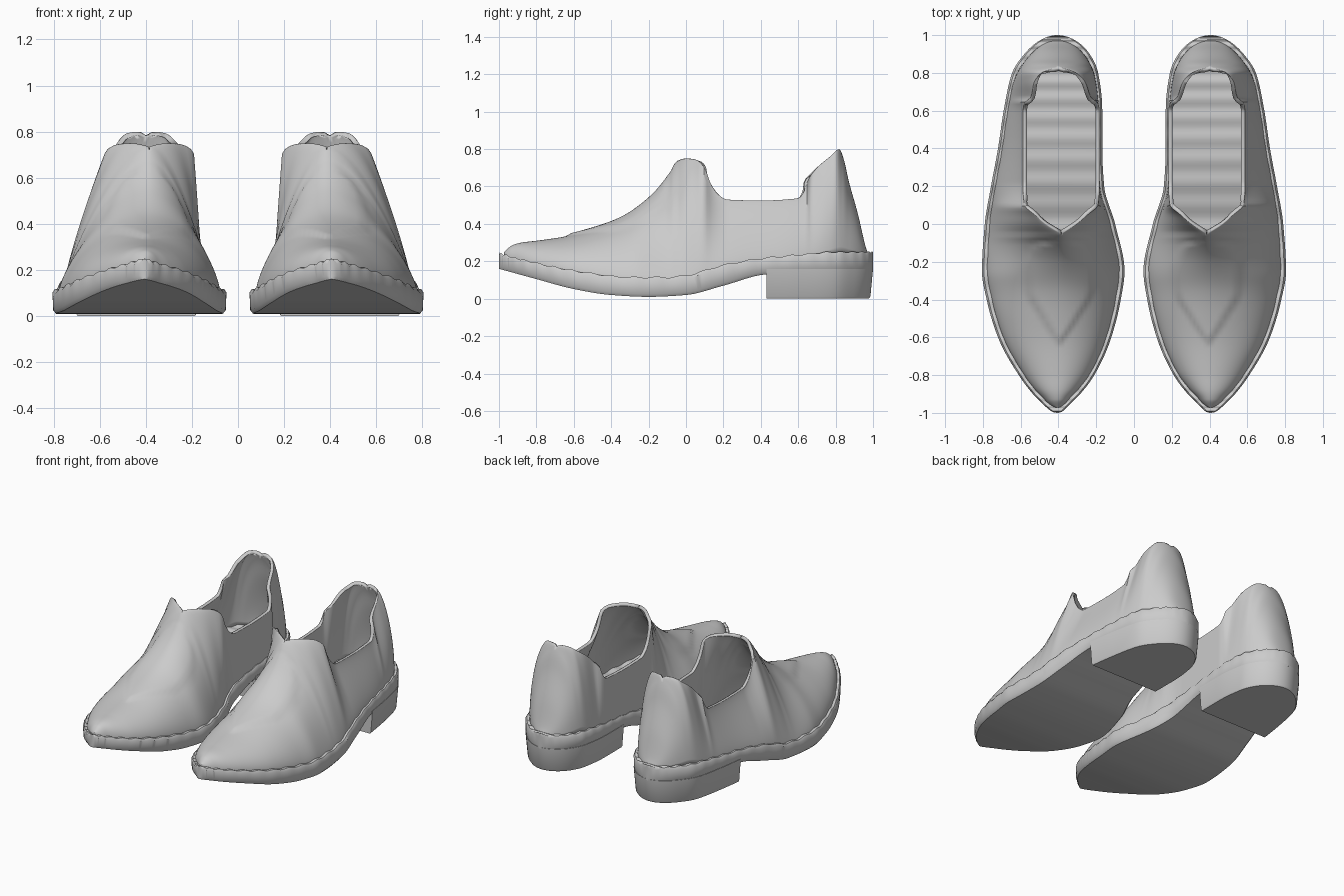
import bpy, bmesh
from math import acos, cos, sin, pi, radians

if "Cube" in bpy.data.objects:
    bpy.data.objects.remove(bpy.data.objects["Cube"])


def curve(table, key=lambda y: y):
    """Smooth monotone interpolation through (y, value) pairs."""
    xs = [key(p[0]) for p in table]
    vs = [p[1] for p in table]
    n = len(xs)
    d = [(vs[i + 1] - vs[i]) / (xs[i + 1] - xs[i]) for i in range(n - 1)]
    m = [d[0]] + [0 if a * b <= 0 else 2 * a * b / (a + b) for a, b in zip(d, d[1:])] + [d[-1]]

    def f(y):
        x = min(max(key(y), xs[0]), xs[-1])
        i = max(k for k in range(n - 1) if xs[k] <= x)
        h = xs[i + 1] - xs[i]
        t = (x - xs[i]) / h
        return (vs[i] * (1 + 2 * t) * (1 - t) ** 2 + m[i] * h * t * (1 - t) ** 2
                + vs[i + 1] * t * t * (3 - 2 * t) - m[i + 1] * h * t * t * (1 - t))
    return f


def round_end(y):
    return acos(max(-1, min(1, -y)))


# plan outline of the sole (inner and outer edge of the +x shoe)
inner = curve([(-1, .405), (-.95, .335), (-.9, .285), (-.8, .21), (-.6, .12), (-.4, .07),
               (-.25, .05), (0, .10), (.2, .158), (.4, .168), (.6, .168), (.8, .19),
               (.9, .235), (1, .405)], round_end)
outer = curve([(-1, .405), (-.95, .485), (-.9, .535), (-.8, .61), (-.6, .72), (-.4, .78),
               (-.25, .805), (0, .79), (.2, .757), (.4, .72), (.6, .69), (.8, .645),
               (.9, .58), (1, .405)], round_end)
# side profiles
sole_top = curve([(-1, .245), (-.9, .215), (-.7, .17), (-.5, .135), (-.3, .115), (-.1, .115),
                  (0, .125), (.2, .18), (.4, .215), (.6, .235), (.8, .25), (1, .25)])
sole_low = curve([(-1, .16), (-.8, .105), (-.6, .052), (-.4, .02), (-.2, .01), (0, .02),
                  (.2, .07), (.43, .13), (1, .15)])
ridge = curve([(-.972, .25), (-.93, .285), (-.88, .30), (-.8, .31), (-.65, .332), (-.5, .37),
               (-.35, .425), (-.2, .53), (-.1, .645), (-.05, .735), (0, .75), (.05, .745),
               (.1, .70), (.13, .62), (.17, .56), (.22, .53), (.4, .525), (.6, .537),
               (.63, .57), (.65, .63), (.7, .70), (.77, .76), (.82, .80), (.845, .74),
               (.87, .63), (.92, .45), (.96, .28), (.972, .245)])
# half width of the foot opening, centre line, cross-section exponents, apron panel
opening = curve([(-.05, 0), (0, .08), (.05, .14), (.1, .195), (.2, .203), (.6, .203),
                 (.64, .195), (.67, .16), (.75, .135), (.8, .09), (.83, 0)])
centre = curve([(-1, .405), (-.4, .39), (.1, .385), (.6, .385), (.85, .4), (1, .405)])
exp_x = curve([(-1, 1), (-.4, 1.05), (-.1, 1.2), (0, 1.4), (.2, 2.5), (.6, 2.5), (.75, 1.8),
               (.84, 1), (1, 1)])
exp_z = curve([(-1, 1), (-.6, 1.1), (-.3, 1.4), (-.1, 1.8), (0, 1.8), (.2, 1.5), (.65, 1.5),
               (.84, 1), (1, 1)])
apron = curve([(-.65, 0), (-.5, .1), (-.35, .18), (-.22, .19), (-.12, .15), (-.08, 0)])


def loft(name, sections, closed, thickness=0):
    """Skin a row of cross-sections, then mirror to make the pair."""
    bm = bmesh.new()
    rows = [[bm.verts.new(p) for p in s] for s in sections]
    for a, b in zip(rows, rows[1:]):
        n = len(a)
        for j in range(n if closed else n - 1):
            k = (j + 1) % n
            if a[j] is not None:
                bm.faces.new((a[j], a[k], b[k], b[j]))
    if closed:
        bm.faces.new(rows[0])
        bm.faces.new(rows[-1])
    bmesh.ops.remove_doubles(bm, verts=bm.verts, dist=1e-5)
    if closed:
        bmesh.ops.recalc_face_normals(bm, faces=bm.faces)
    me = bpy.data.meshes.new(name)
    bm.to_mesh(me)
    bm.free()
    return add(name, me, thickness)


def add(name, me, thickness=0):
    ob = bpy.data.objects.new(name, me)
    bpy.context.collection.objects.link(ob)
    bpy.ops.object.select_all(action='DESELECT')
    ob.select_set(True)
    bpy.context.view_layer.objects.active = ob
    bpy.ops.object.shade_smooth_by_angle(angle=radians(40))
    if thickness:
        s = ob.modifiers.new("leather", 'SOLIDIFY')
        s.thickness, s.offset = thickness, -1
    ob.modifiers.new("pair", 'MIRROR').use_mirror_merge = False
    return ob


def slab(y, y_shape, low, top, inset):
    """Closed cross-section with softened corners."""
    a, b = inner(y_shape), outer(y_shape)
    i = min(inset, (b - a) * .25)
    half = [(a + i, low), (a + i * .2, low + .015), (a, top - .015), (a + i * .7, top)]
    other = [(a + b - x, z) for x, z in reversed(half)]
    return [(x, y, z) for x, z in half + other]


# sole with a slightly wavy stitched welt
N = 150
ys = [-cos(pi * i / N) for i in range(N + 1)]
loft("sole", [slab(y, y, sole_low(y), sole_top(y) + .004 * sin(50 * round_end(y)), .015)
              for y in ys], True)


# heel block, tapering a little toward the ground
def heel_section(u):
    y = .43 + .57 * sin(u * pi / 2)
    a, b = inner(y), outer(y)
    m, k = (a + b) / 2, (b - a) / 2
    pts = []
    for z, w, back in ((0, .93, .022), (.012, .955, .014), (.16, 1, 0)):
        pts.append((w, y - back * max(0, (y - .43) / .57), z))
    return ([(m - k * w, yy, z) for w, yy, z in pts]
            + [(m + k * w, yy, z) for w, yy, z in reversed(pts)])


loft("heel", [heel_section(i / 40) for i in range(41)], True)


# upper: two half walls that meet on the vamp and part around the opening
def half_wall(y, side, steps=22):
    c, w, top, base = centre(y), opening(y), ridge(y), sole_top(y) - .01
    if y < -.05 or y > .83:
        w = 0
    edge = (inner if side < 0 else outer)(y / .972)
    m = (inner(y / .972) + outer(y / .972)) / 2
    reach = abs(m + (edge - m) * .93 - c)
    pts = []
    for j in range(steps + 1):
        p = pi / 2 * j / steps
        off = w + max(reach - w, 0) * max(cos(p), 0) ** exp_x(y) if j < steps else w
        z = base + (top - base) * sin(p) ** exp_z(y)
        if -.65 < y < -.08:      # raised apron panel
            t = min(max((apron(y) - off) / .03, 0), 1)
            z += .012 * t * t * (3 - 2 * t)
        pts.append((c + side * off, y, z))
    return pts


M = 190
uy = [-.972 * cos(pi * i / M) for i in range(M + 1)]
left = loft("upper", [half_wall(y, -1) for y in uy], False)
right = loft("upper_outer", [half_wall(y, 1)[::-1] for y in uy], False)

# weld both halves into one shell with leather thickness
bm = bmesh.new()
bm.from_mesh(left.data)
bm.from_mesh(right.data)
bmesh.ops.remove_doubles(bm, verts=bm.verts, dist=1e-4)
mesh = bpy.data.meshes.new("upper")
bm.to_mesh(mesh)
bm.free()
for ob in (left, right):
    bpy.data.objects.remove(ob)
add("upper", mesh, .022)
